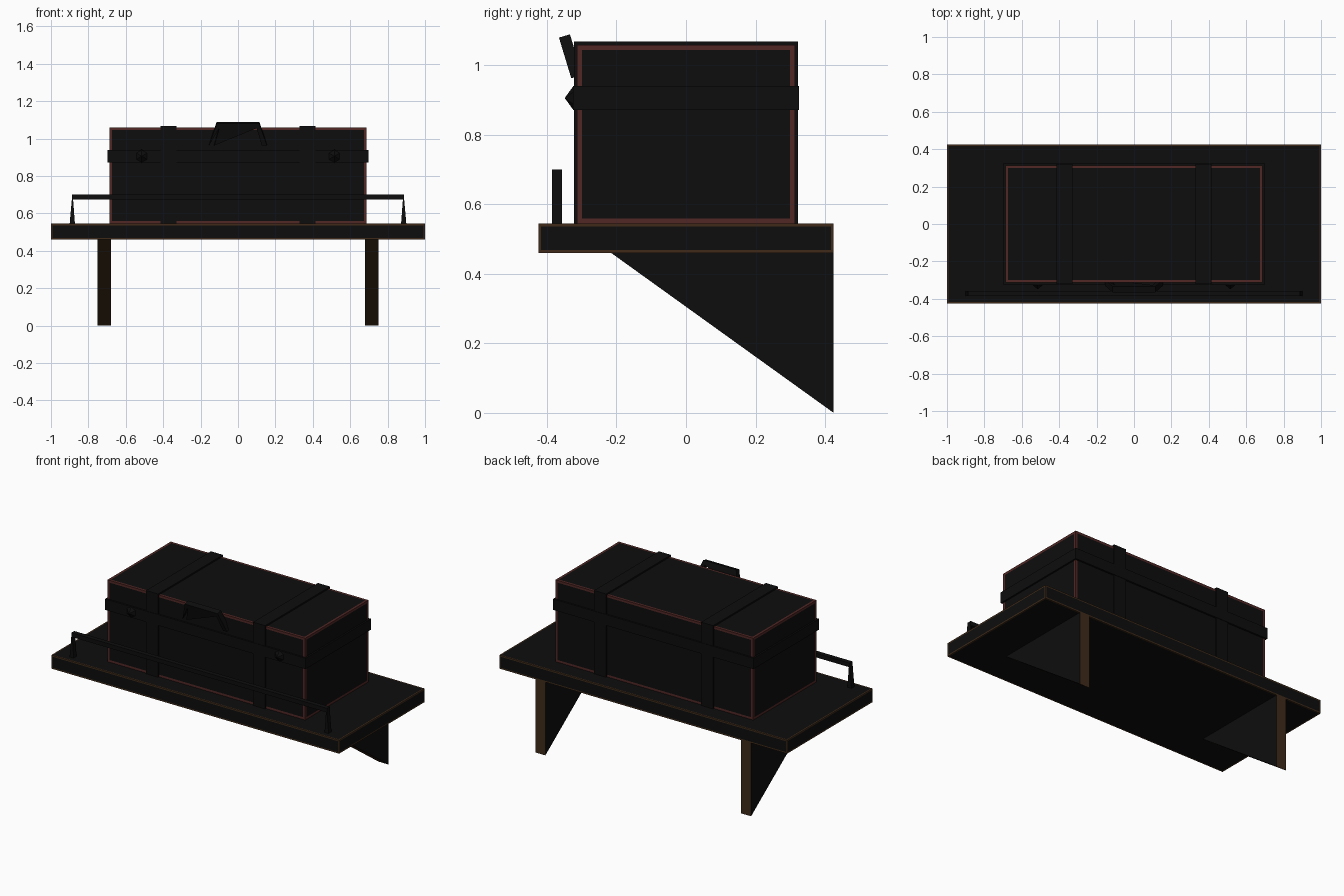
import bpy, bmesh
from mathutils import Vector

if "Cube" in bpy.data.objects:
    bpy.data.objects.remove(bpy.data.objects["Cube"])


def material(name, rgb):
    m = bpy.data.materials.new(name)
    m.diffuse_color = (*rgb, 1)
    m.use_nodes = True
    m.node_tree.nodes["Principled BSDF"].inputs["Base Color"].default_value = m.diffuse_color
    return m


BLACK = material("near_black", (0.004, 0.004, 0.004))
RED = material("red_leather_edge", (0.08, 0.02, 0.018))
WOOD = material("brown_wood_edge", (0.05, 0.024, 0.01))


def finish(name, bm, *mats):
    bmesh.ops.recalc_face_normals(bm, faces=bm.faces)
    me = bpy.data.meshes.new(name)
    bm.to_mesh(me)
    bm.free()
    for m in mats:
        me.materials.append(m)
    ob = bpy.data.objects.new(name, me)
    bpy.context.collection.objects.link(ob)
    return ob


def box(name, lo, hi, edge=None, rim=0.02):
    """Box between two corners, optionally with a coloured rim on every face."""
    bm = bmesh.new()
    bmesh.ops.create_cube(bm, size=1)
    lo, hi = Vector(lo), Vector(hi)
    for v in bm.verts:
        v.co = (lo + hi) / 2 + v.co * (hi - lo)
    if edge:
        rims = bmesh.ops.inset_individual(bm, faces=bm.faces[:], thickness=rim)
        for f in rims["faces"]:
            f.material_index = 1
    return finish(name, bm, BLACK, *([edge] if edge else []))


def prism(name, outline, offset, mats=(BLACK,), side_mat=0):
    """Extrude a planar outline by an offset vector."""
    bm = bmesh.new()
    cap = bm.faces.new([bm.verts.new(p) for p in outline])
    out = bmesh.ops.extrude_face_region(bm, geom=[cap], use_keep_orig=True)["geom"]
    top = [g for g in out if isinstance(g, bmesh.types.BMFace)]
    bmesh.ops.translate(bm, vec=offset,
                        verts=[g for g in out if isinstance(g, bmesh.types.BMVert)])
    for f in bm.faces:
        if f is not cap and f not in top:
            f.material_index = side_mat
    return finish(name, bm, *mats)


# Shelf board
box("shelf_board", (-1, -0.425, 0.46), (1, 0.425, 0.545), WOOD, 0.012)

# Triangular brackets
for side, x in (("left", -0.75), ("right", 0.68)):
    prism(f"{side}_bracket", [(x, -0.215, 0.46), (x, 0.425, 0.46), (x, 0.425, 0)],
          (0.07, 0, 0), (BLACK, WOOD), 1)

# Trunk body with red edges
box("trunk", (-0.687, -0.314, 0.545), (0.687, 0.314, 1.059), RED, 0.02)

# Straps over the trunk and belt around it
for side, x in (("left", -0.372), ("right", 0.372)):
    box(f"{side}_strap", (x - 0.042, -0.322, 0.545), (x + 0.042, 0.322, 1.068))
box("belt", (-0.697, -0.325, 0.872), (0.697, 0.325, 0.94))

# Pointed studs on the belt
for side, x in (("left", -0.515), ("right", 0.515)):
    bm = bmesh.new()
    bmesh.ops.create_cone(bm, cap_ends=True, segments=6, radius1=0.036,
                          radius2=0, depth=0.026)
    for v in bm.verts:
        v.co = Vector((x + v.co.x, -0.336 - v.co.z, 0.906 + v.co.y))
    finish(f"{side}_stud", bm, BLACK)

# Carrying handle, leaning out from the front of the trunk
base = Vector((0, -0.3155, 0.9716))
up = Vector((0, -0.29, 0.957))
out = up.cross(Vector((1, 0, 0))).normalized() * 0.033
half = [(0.155, -0.004), (0.114, 0.118), (0.100, 0.093), (0.127, -0.004)]
outer, inner = half[:2], half[2:]
loop = outer + [(-u, v) for u, v in outer[::-1]]
loop += [(-u, v) for u, v in inner[::-1]][::-1] + inner
prism("handle", [base + Vector((u, 0, 0)) + up * v - out / 2 for u, v in loop], out)

# Front guard rail on tapered posts
box("guard_rail", (-0.888, -0.386, 0.674), (0.888, -0.357, 0.70))
for side, s in (("left", -1), ("right", 1)):
    prism(f"{side}_rail_post",
          [(s * x, -0.386, z) for x, z in
           ((0.900, 0.545), (0.872, 0.545), (0.882, 0.68), (0.888, 0.68))],
          (0, 0.029, 0))
